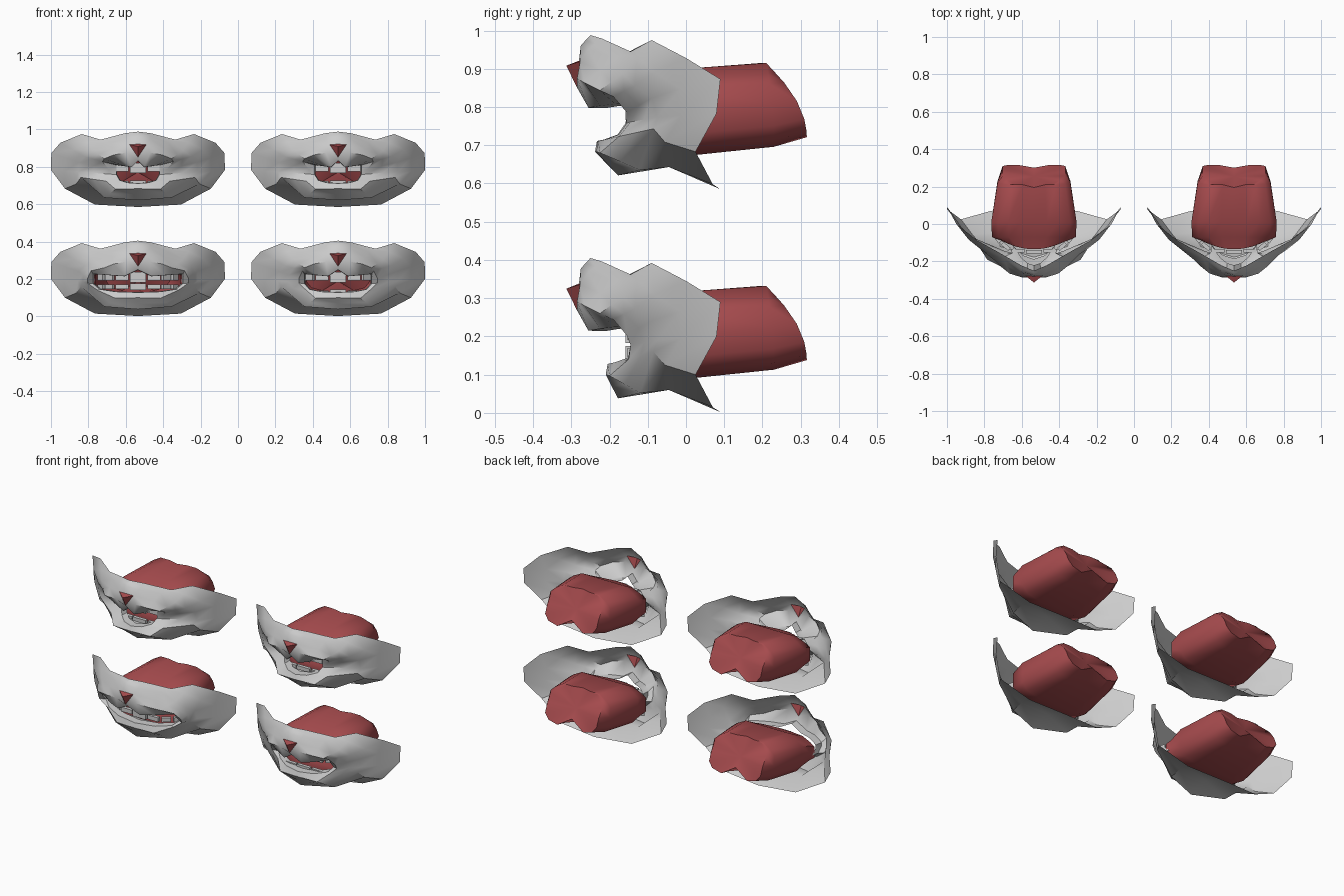
import bpy
import bmesh
from math import radians
from mathutils import Vector, Matrix

if "Cube" in bpy.data.objects:
    bpy.data.objects.remove(bpy.data.objects["Cube"])

red = bpy.data.materials.new("mouth_red")
red.diffuse_color = (0.38, 0.07, 0.075, 1)
red.use_nodes = True
red.node_tree.nodes["Principled BSDF"].inputs["Base Color"].default_value = red.diffuse_color


def finish(name, bm, loc, mat=None, angle=40):
    me = bpy.data.meshes.new(name)
    bm.to_mesh(me)
    bm.free()
    ob = bpy.data.objects.new(name, me)
    bpy.context.collection.objects.link(ob)
    ob.location = loc
    if mat:
        me.materials.append(mat)
    if angle:
        bpy.ops.object.select_all(action='DESELECT')
        ob.select_set(True)
        bpy.context.view_layer.objects.active = ob
        bpy.ops.object.shade_smooth_by_angle(angle=radians(angle))
    return ob


def full(half):
    """Close a right-hand half ring (top centre to bottom centre) by mirroring."""
    return list(half) + [(-x, y, z) for x, y, z in half[-2:0:-1]]


def loft(bm, rings):
    vs = [[bm.verts.new(p) for p in full(r)] for r in rings]
    n = len(vs[0])
    for a, b in zip(vs, vs[1:]):
        for i in range(n):
            j = (i + 1) % n
            bm.faces.new((a[i], b[i], b[j], a[j]))
    return vs


def blend(a, b, t=.5, dy=0):
    return tuple(Vector(a).lerp(Vector(b), t) + Vector((0, dy, 0)))


# Shared face rings, from top centre round the right side to the chin
OUTER = [(0, -.25, .405), (.07, -.22, .396), (.2, -.145, .362), (.3, -.09, .392), (.415, 0, .345),
         (.463, .09, .29), (.465, .08, .2), (.39, .025, .1), (.23, .07, .015), (0, .09, .002)]
CREASE = [(0, -.275, .378), (.065, -.255, .368), (.16, -.185, .345), (.24, -.165, .305), (.285, -.135, .272),
          (.315, -.09, .24), (.32, -.075, .19), (.305, -.085, .16), (.18, -.12, .052), (0, -.178, .038)]
FRAC = [0, .3, .6, .85, 1, 1, 1, .85, .5, 0]
LIP_Z = [.25, .215, .22, .225, .226, .205, .175, .145, .132, .128]
BAG_T = [1, 1, 1, .87, .75, .5, .25, .08, 0, 0]


def puff_ring(w, jaw):
    k = max(w + .03, .155)
    return [(0, -.285, .268), (.065, -.285, .292), (.13, -.265, .28), (.18, -.225, .26),
            (max(.19, w + .01), -.19, .244), (k, -.155, .203), (k, -.145, .178),
            (max(.17, w * .9), jaw + .06, .14), (.12, jaw + .01, .097), (0, jaw, .1)]


def lip_ring(w, jaw):
    return [(f * w, -.265 + .11 * f * f if i < 6 else jaw + .005 + .075 * f * f, LIP_Z[i])
            for i, f in enumerate(FRAC)]


def bag_ring(y, slant, w, z0, z1, lift, bow=0.0):
    out = []
    for i, (f, t) in enumerate(zip(FRAC, BAG_T)):
        z = z0 + (z1 - z0) * t + (lift if i == 9 else 0)
        notch = .015 if slant and f < .2 else 0
        out.append((f * w, y - slant * t * t - notch + bow * f * f, z))
    return out


def tooth(bm, x, y, z, sx, sz, rot):
    m = Matrix.Translation((x, y, z)) @ Matrix.Rotation(rot, 4, 'Z') @ Matrix.Diagonal((sx, .02, sz, 1))
    bmesh.ops.create_cube(bm, size=1, matrix=m)


def mouth(tag, loc, w, jaw, lower):
    puff, lip = puff_ring(w, jaw), lip_ring(w, jaw)
    mid = [blend(a, b) for a, b in zip(CREASE, puff)]
    top, side, bottom = (0, -.28, .338), (.045, -.277, .336), puff[0]
    mid[0], mid[1] = top, side
    cheek = [blend(a, b, .5, -.015 if 3 < i < 7 else 0) for i, (a, b) in enumerate(zip(OUTER, CREASE))]
    # undercut behind the chin
    cheek[7:] = [(.33, -.055, .125), (.19, -.045, .06), (0, -.06, .07)]
    inner = [(x * .97, y + .045, z + (.185 - z) * .03) for x, y, z in lip]

    # muzzle skin with a gap for the nose
    bm = bmesh.new()
    vs = loft(bm, [OUTER, cheek, CREASE, mid, puff, lip, inner])
    for s in (1, -1):
        a, b = vs[3], vs[4]
        quad = {a[0], a[s], b[0], b[s]}
        for f in list(a[0].link_faces):
            if set(f.verts) == quad:
                bm.faces.remove(f)
        tri = (a[s], b[0], b[s])
        bm.faces.new(tri if s > 0 else tri[::-1])
    finish("muzzle_skin_" + tag, bm, loc, None, 38)

    # nose wedge
    bm = bmesh.new()
    t, r, l, b, tip = [bm.verts.new(p) for p in
                       (top, side, (-side[0], side[1], side[2]), bottom, (0, -.313, .325))]
    for f in ((t, tip, r), (r, tip, b), (b, tip, l), (l, tip, t)):
        bm.faces.new(f)
    finish("nose_" + tag, bm, loc, red, 0)

    # mouth bag, open at the front behind the teeth
    bm = bmesh.new()
    vs = loft(bm, [bag_ring(-.135, 0, max(.15, w * .98), .125, .25, 0, .035),
                   bag_ring(-.07, 0, .224, .11, .275, 0),
                   bag_ring(.01, 0, .228, .09, .318, 0), bag_ring(.23, .02, .195, .113, .332, .03),
                   bag_ring(.316, .105, .168, .138, .328, .05)])
    last = vs[-1]
    c = bm.verts.new((0, .255, .235))
    for i in range(len(last)):
        bm.faces.new((last[i], c, last[(i + 1) % len(last)]))
    finish("mouth_bag_" + tag, bm, loc, red, 55)

    # teeth along an arc
    bm = bmesh.new()
    for z, h in ((.21, .055), (.132, .022) if lower else (.158, .035)):
        tooth(bm, 0, -.148, z, .085, h, 0)
        for s in (1, -1):
            tooth(bm, s * .085, -.143, z, .07, h * .7, 0)
            tooth(bm, s * .15, -.12, z, .05, h * .7, s * .7)
            tooth(bm, s * .195, -.08, z, .045, h * .7, s * .9)
    finish("teeth_" + tag, bm, loc, None, 0)


# four mouth poses: wide, medium, narrow, small
for tag, x, z, w, jaw, lower in (("wide", -.535, 0, .24, -.205, False), ("medium", .535, 0, .18, -.21, True),
                                 ("narrow", -.535, .583, .115, -.238, True),
                                 ("small", .535, .583, .125, -.235, True)):
    mouth(tag, (x, 0, z), w, jaw, lower)
